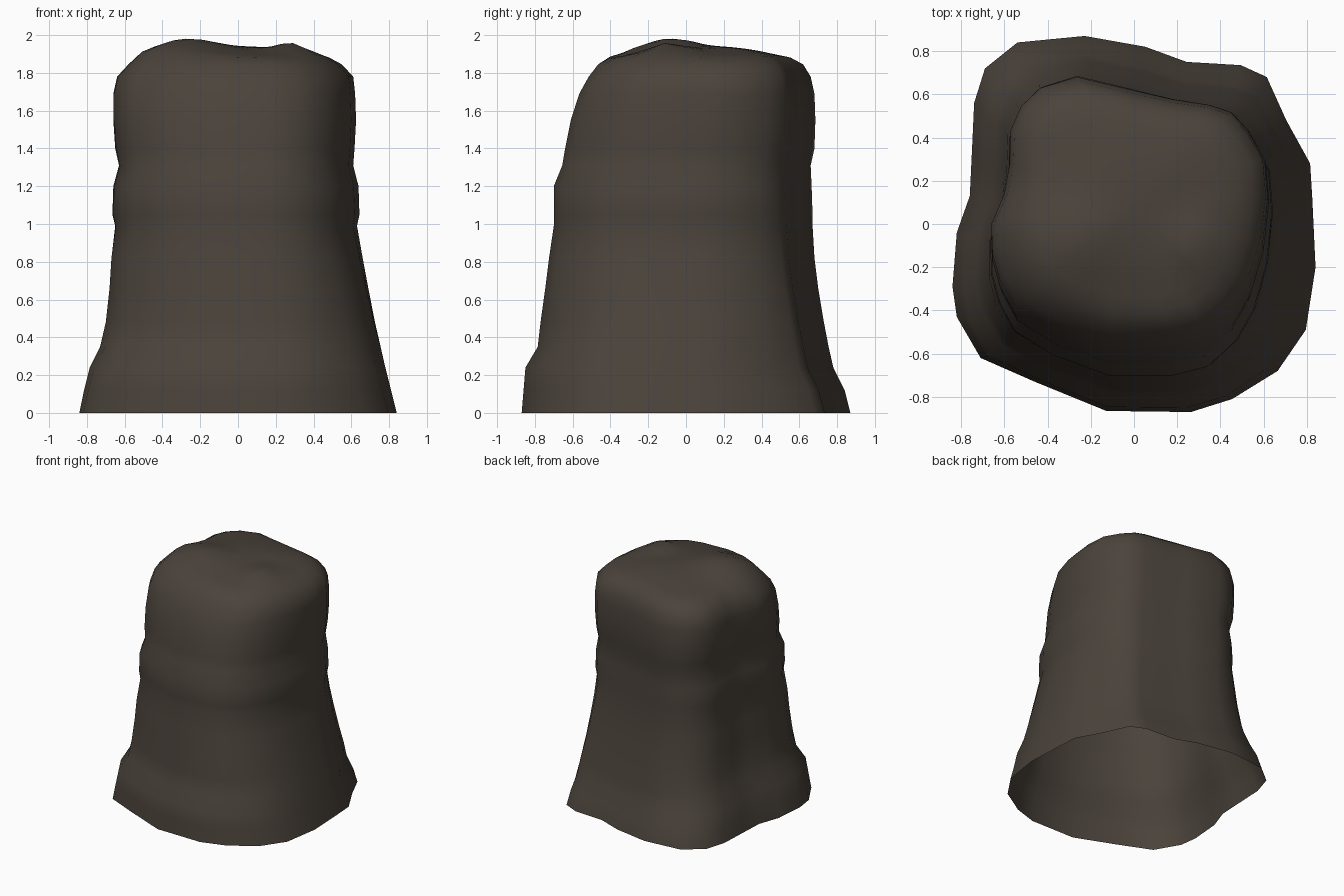
import bpy, bmesh, math

if "Cube" in bpy.data.objects:
    bpy.data.objects.remove(bpy.data.objects["Cube"])

# matched plan outlines: flared foot and narrower upper body
FOOT = [(-.23, .87), (-.54, .84), (-.69, .72), (-.74, .56), (-.75, .34), (-.76, .13),
        (-.82, -.04), (-.84, -.29), (-.82, -.43), (-.71, -.62), (-.46, -.73), (-.13, -.865),
        (.26, -.87), (.45, -.81), (.66, -.68), (.79, -.49), (.835, -.2), (.82, .12),
        (.81, .28), (.70, .48), (.61, .68), (.49, .735), (.24, .75), (.05, .82)]
UPPER = [(-.26, .685), (-.43, .63), (-.52, .54), (-.57, .42), (-.575, .25), (-.6, .1),
         (-.66, -.05), (-.655, -.2), (-.62, -.33), (-.55, -.46), (-.37, -.57), (-.12, -.66),
         (.18, -.66), (.34, -.62), (.47, -.5), (.55, -.36), (.61, -.15), (.635, .08),
         (.62, .27), (.54, .42), (.46, .51), (.36, .545), (.18, .575), (0, .62)]
# height, then reach to left, right, front, back: gives the ledges and grooves
LEVELS = [(0, .84, .84, .87, .87), (.12, .815, .81, .86, .84), (.24, .785, .78, .85, .78),
          (.35, .73, .755, .785, .755), (.48, .70, .725, .77, .73), (.66, .68, .69, .745, .70),
          (.82, .67, .66, .725, .68), (.99, .65, .63, .70, .67), (1.05, .665, .643, .70, .67),
          (1.2, .66, .638, .70, .665), (1.31, .63, .61, .655, .66), (1.4, .65, .617, .64, .68),
          (1.55, .66, .625, .61, .685), (1.69, .66, .62, .565, .68), (1.78, .64, .61, .515, .66),
          (1.845, .58, .55, .465, .62)]


def ring_at(z, left, right, front, back):
    """Blend the two outlines and fit them to the reach of this level."""
    t = min(1, z / 1.1) ** .8
    pts = [(a[0] + (b[0] - a[0]) * t, a[1] + (b[1] - a[1]) * t) for a, b in zip(FOOT, UPPER)]
    x0, x1 = min(p[0] for p in pts), max(p[0] for p in pts)
    y0, y1 = min(p[1] for p in pts), max(p[1] for p in pts)
    return [(-left + (x - x0) / (x1 - x0) * (left + right),
             -front + (y - y0) / (y1 - y0) * (front + back), z) for x, y in pts]


def bump(x, y, cx, cy, size):
    return math.exp(-((x - cx) ** 2 + (y - cy) ** 2) / (2 * size * size))


def top_height(x, y, t):
    """Uneven summit: one broad peak and one small knob."""
    return (1.925 - .06 * t * t + .072 * bump(x, y, -.3, -.1, .17)
            + .055 * bump(x, y, .3, -.1, .09) + .02 * bump(x, y, .1, .3, .2))


bm = bmesh.new()
rings = [[bm.verts.new(p) for p in ring_at(*lv)] for lv in LEVELS]
# summit rings closing in on the middle
rim = [v.co.copy() for v in rings[-1]]
CX, CY = -.01, .06
for t in (.88, .75, .62, .5, .38, .26, .13):
    ring = []
    for p in rim:
        x, y = CX + (p.x - CX) * t, CY + (p.y - CY) * t
        ring.append(bm.verts.new((x, y, top_height(x, y, t))))
    rings.append(ring)
for a, b in zip(rings, rings[1:]):
    n = len(a)
    for i in range(n):
        j = (i + 1) % n
        bm.faces.new((a[i], a[j], b[j], b[i]))
tip = bm.verts.new((CX, CY, top_height(CX, CY, 0)))
last = rings[-1]
for i in range(len(last)):
    bm.faces.new((last[i], last[(i + 1) % len(last)], tip))

mesh = bpy.data.meshes.new("rock_pillar")
bm.to_mesh(mesh)
bm.free()
mat = bpy.data.materials.new("dark brown stone")
mat.diffuse_color = (.07, .056, .044, 1)
mat.use_nodes = True
mat.node_tree.nodes["Principled BSDF"].inputs["Base Color"].default_value = mat.diffuse_color
mesh.materials.append(mat)
mesh.shade_smooth()
rock = bpy.data.objects.new("rock_pillar", mesh)
bpy.context.collection.objects.link(rock)
